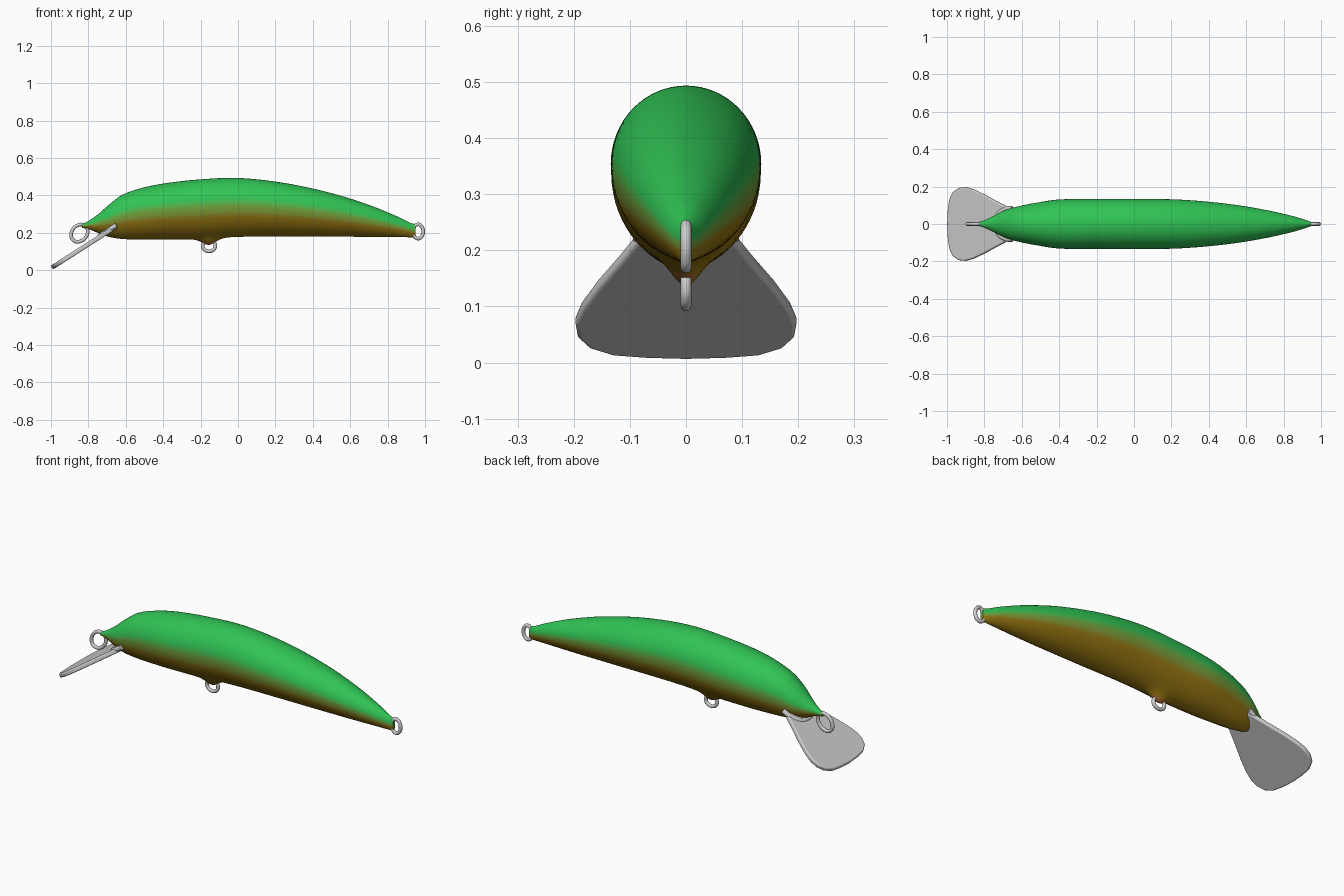
import bpy, bmesh, math
from mathutils import Vector

if "Cube" in bpy.data.objects:
    bpy.data.objects.remove(bpy.data.objects["Cube"])

# body stations: x, top z, bottom z, half width
ST = [(-.835, .246, .226, .010), (-.80, .263, .220, .020), (-.75, .298, .200, .044),
      (-.69, .350, .178, .074), (-.62, .402, .167, .094), (-.52, .438, .164, .114),
      (-.40, .463, .164, .131), (-.22, .484, .166, .133), (0, .493, .178, .134),
      (.25, .466, .181, .130), (.50, .412, .180, .108), (.70, .349, .178, .076),
      (.85, .288, .177, .042), (.92, .254, .176, .021), (.95, .245, .176, .010)]


def sample(x):
    """Smooth cubic interpolation of the stations."""
    i = max(k for k in range(len(ST) - 1) if ST[k][0] <= x + 1e-9)

    def slope(k, c):
        a, b = ST[max(k - 1, 0)], ST[min(k + 1, len(ST) - 1)]
        return (b[c] - a[c]) / (b[0] - a[0])
    p, q = ST[i], ST[i + 1]
    h = q[0] - p[0]
    t = (x - p[0]) / h
    return [(2*t**3 - 3*t*t + 1) * p[c] + (t**3 - 2*t*t + t) * h * slope(i, c)
            + (3*t*t - 2*t**3) * q[c] + (t**3 - t*t) * h * slope(i + 1, c) for c in (1, 2, 3)]


def new_object(name, bm):
    bmesh.ops.recalc_face_normals(bm, faces=bm.faces)
    me = bpy.data.meshes.new(name)
    bm.to_mesh(me)
    bm.free()
    ob = bpy.data.objects.new(name, me)
    bpy.context.collection.objects.link(ob)
    return ob


def tube(name, pts, r, cyclic=False):
    cu = bpy.data.curves.new(name, 'CURVE')
    cu.dimensions = '3D'
    cu.bevel_depth, cu.bevel_resolution, cu.use_fill_caps = r, 4, True
    sp = cu.splines.new('BEZIER')
    sp.bezier_points.add(len(pts) - 1)
    for b, p in zip(sp.bezier_points, pts):
        b.co = p
        b.handle_left_type = b.handle_right_type = 'AUTO'
    sp.use_cyclic_u = cyclic
    ob = bpy.data.objects.new(name, cu)
    bpy.context.collection.objects.link(ob)


def ring(name, x, z, a, b, tilt=0):
    """Elliptical wire eye in the xz plane; a runs along the tilt direction."""
    c, s = math.cos(tilt), math.sin(tilt)
    pts = []
    for k in range(12):
        u, v = a * math.cos(k * math.pi / 6), b * math.sin(k * math.pi / 6)
        pts.append((x + u*c - v*s, 0, z + u*s + v*c))
    tube(name, pts, .0095, True)


# body: egg-shaped sections lofted from nose to tail, with a belly boss
NX, NA = 180, 64
bm = bmesh.new()
rows, shade = [], {}
for i in range(NX + 1):
    x = ST[0][0] + (ST[-1][0] - ST[0][0]) * i / NX
    top, bot, w = sample(x)
    mid = bot + (top - bot) * .56
    row = []
    for k in range(NA):
        a = 2 * math.pi * k / NA
        c, s = math.cos(a), math.sin(a)
        y = w * (c if s >= 0 else math.copysign(abs(c)**1.2, c))
        z = mid + s * ((top - mid) if s >= 0 else (mid - bot))
        t = (z - bot) / (top - bot)
        if s < 0:
            bump = math.exp(-((x + .155) / .05)**2) * math.exp(-(y / .03)**2)
            z -= .034 * bump
            if bump > .4:
                t = -1
        v = bm.verts.new((x, y, z))
        shade[v] = t
        row.append(v)
    rows.append(row)
for r0, r1 in zip(rows, rows[1:]):
    for k in range(NA):
        bm.faces.new((r0[k], r0[(k+1) % NA], r1[(k+1) % NA], r1[k]))
bm.faces.new(rows[0])
bm.faces.new(rows[-1])

# paint: gold belly blending to a green back, orange on the boss
BANDS = 10
GOLD, GREEN, ORANGE = (.32, .19, .006), (.03, .55, .09), (.45, .15, .03)
for f in bm.faces:
    t = sum(shade[v] for v in f.verts) / len(f.verts)
    f.material_index = BANDS if t < -.5 else round(max(0, min(1, (t - .32) / .36)) * (BANDS - 1))
    f.smooth = len(f.verts) == 4
body = new_object("body", bm)
for n in range(BANDS + 1):
    m = bpy.data.materials.new("paint_%d" % n)
    q = n / (BANDS - 1)
    col = ORANGE if n == BANDS else [g + (h - g) * q for g, h in zip(GOLD, GREEN)]
    m.diffuse_color = (*col, 1)
    m.use_nodes = True
    m.node_tree.nodes["Principled BSDF"].inputs["Base Color"].default_value = m.diffuse_color
    body.data.materials.append(m)

# diving lip: flat tilted plate, half outline (x, y) mirrored and smoothed
half = [(-.995, 0), (-.992, .07), (-.985, .13), (-.965, .172), (-.935, .193), (-.90, .197),
        (-.86, .186), (-.80, .158), (-.73, .119), (-.67, .088), (-.65, .070), (-.645, .03)]
outline = half + [(x, -y) for x, y in reversed(half[1:])]


def lip_z(x):
    return .014 + (x + .995) * .64


bm = bmesh.new()
face = bm.faces.new([bm.verts.new((x, y, lip_z(x))) for x, y in outline])
off = Vector((-.54, 0, .842)) * .012
ext = bmesh.ops.extrude_face_region(bm, geom=[face])
upper = [v for v in ext['geom'] if isinstance(v, bmesh.types.BMVert)]
for v in bm.verts:
    v.co += off if v in upper else -off
lip = new_object("diving_lip", bm)
bev = lip.modifiers.new("round_edge", 'BEVEL')
bev.width, bev.segments, bev.limit_method, bev.angle_limit = .007, 3, 'ANGLE', math.radians(50)
bpy.context.view_layer.objects.active = lip
lip.select_set(True)
bpy.ops.object.shade_smooth_by_angle(angle=math.radians(40))

# raised collar where the lip meets the head
collar = [(-.65, .083), (-.69, .078), (-.725, .05), (-.738, 0)]
collar += [(x, -y) for x, y in reversed(collar[:-1])]
tube("lip_collar", [(x, y, lip_z(x) + .006) for x, y in collar], .013)

# wire eyes
ring("nose_eye", -.848, .198, .050, .040, math.radians(50))
ring("belly_eye", -.155, .131, .034, .030)
ring("tail_eye", .963, .207, .027, .038)
